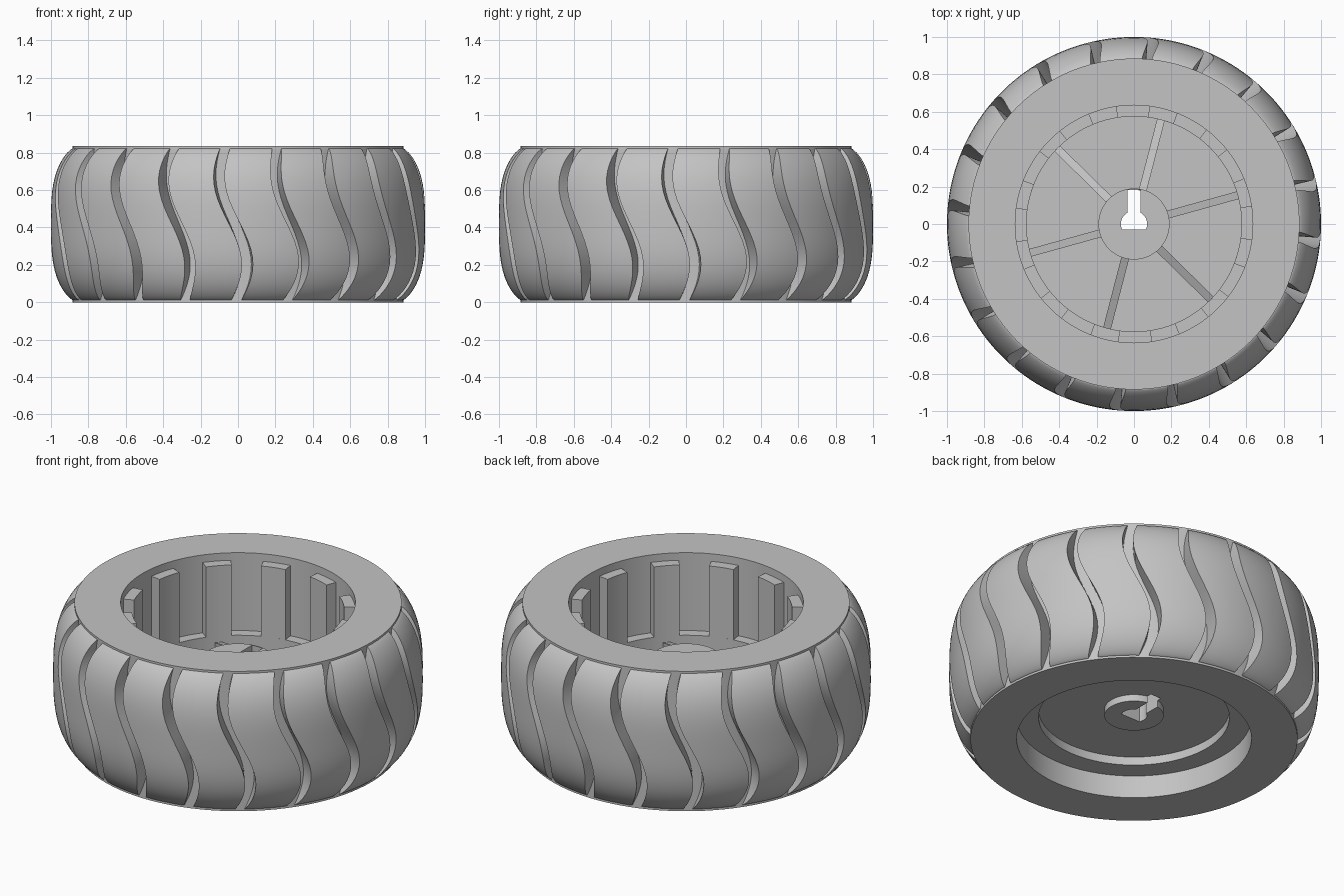
import bpy, bmesh
from math import radians, sin, cos, pi

cube = bpy.data.objects.get("Cube")
if cube:
    bpy.data.objects.remove(cube)

grey = bpy.data.materials.new("plain_grey")
grey.use_nodes = True
grey.diffuse_color = (0.55, 0.55, 0.55, 1)
grey.node_tree.nodes["Principled BSDF"].inputs["Base Color"].default_value = (0.55, 0.55, 0.55, 1)

HEIGHT, MID = 0.835, 0.4175


def make_object(name, bm, smooth=True):
    bmesh.ops.remove_doubles(bm, verts=bm.verts, dist=1e-5)
    bmesh.ops.recalc_face_normals(bm, faces=bm.faces)
    mesh = bpy.data.meshes.new(name)
    bm.to_mesh(mesh)
    bm.free()
    mesh.materials.append(grey)
    obj = bpy.data.objects.new(name, mesh)
    bpy.context.collection.objects.link(obj)
    if smooth:
        bpy.ops.object.select_all(action="DESELECT")
        obj.select_set(True)
        bpy.context.view_layer.objects.active = obj
        bpy.ops.object.shade_smooth_by_angle(angle=radians(30))
    return obj


def spin(bm, profile, start=0, end=360, steps=96, twist=lambda z: 0):
    """Sweep a closed (radius, z) profile round z; part sweeps get end walls."""
    full = end - start == 360
    n = len(profile)
    rings = []
    for s in range(steps if full else steps + 1):
        ring = []
        for r, z in profile:
            a = radians(start + (end - start) * s / steps + twist(z))
            ring.append(bm.verts.new((r * cos(a), r * sin(a), z)))
        rings.append(ring)
    for s in range(steps):
        a, b = rings[s], rings[(s + 1) % len(rings)]
        for i in range(n):
            j = (i + 1) % n
            if profile[i][0] == 0 and profile[j][0] == 0:
                continue
            quad = (a[i], a[j], b[j], b[i])
            if profile[i][0] == 0:
                quad = (a[i], a[j], b[j])
            elif profile[j][0] == 0:
                quad = (a[i], a[j], b[i])
            bm.faces.new(quad)
    if not full:
        for ring in (rings[0], rings[-1]):
            for i in range(n // 2 - 1):
                bm.faces.new((ring[i], ring[i + 1], ring[n - 2 - i], ring[n - 1 - i]))


def prism(bm, outline, place):
    """Extrude an outline between two sides placed by a function."""
    low, high = [[bm.verts.new(place(u, v, side)) for u, v in outline] for side in (-1, 1)]
    bm.faces.new(low)
    bm.faces.new(high)
    for i in range(len(low)):
        j = (i + 1) % len(low)
        bm.faces.new((low[i], low[j], high[j], high[i]))


# Tyre body: a plain thick ring
bm = bmesh.new()
spin(bm, [(0.635, 0), (0.885, 0), (0.885, HEIGHT), (0.635, HEIGHT)])
make_object("tyre_body", bm)


# Tread: twenty bulged blocks separated by S-shaped grooves
def groove_angle(z):
    t = (z - MID) / 0.405
    return -91 - 4.4 * sin(0.85 * pi * t) - 1.5 * t * t


def bulge(t):
    return 0.885 + 0.115 * (1 - abs(t) ** 3.2) ** 0.8


TREAD_ROWS, BLOCKS = 28, 20
outer = []
for i in range(TREAD_ROWS + 1):
    t = -cos(pi * i / TREAD_ROWS)
    outer.append((bulge(t), MID + 0.405 * t))
inner = [(0.87, z) for r, z in reversed(outer)]
pitch, half_gap = 360 / BLOCKS, 1.7
bm = bmesh.new()
for k in range(BLOCKS):
    spin(bm, outer + inner, k * pitch + half_gap, (k + 1) * pitch - half_gap, 8, groove_angle)
make_object("tread_blocks", bm)

# Drive ribs standing on the ledge inside the bore
bm = bmesh.new()
for k in range(12):
    mid = 15.5 + 30 * k
    spin(bm, [(0.575, 0.35), (0.645, 0.35), (0.645, 0.79), (0.575, 0.79)], mid - 7, mid + 7, 4)
make_object("inner_ribs", bm)

# Wheel disc: hub, dished floor, ledge, and recessed underside with a boss
bm = bmesh.new()
spin(bm, [(0, 0.145), (0.16, 0.145), (0.16, 0.185), (0.516, 0.185), (0.516, 0.135),
          (0.64, 0.135), (0.64, 0.37), (0.575, 0.37), (0.575, 0.27), (0.19, 0.27),
          (0.19, 0.5), (0, 0.5)])
disc = make_object("wheel_disc", bm, smooth=False)

# Keyed shaft hole: flat-bottomed circle with a slot
start, stop = radians(-25.4), radians(60)
arc = [start + (stop - start) * i / 10 for i in range(11)]
right_side = [(0.07 * cos(a), 0.07 * sin(a)) for a in arc] + [(0.035, 0.183)]
keyhole = right_side + [(-x, y) for x, y in reversed(right_side)]
bm = bmesh.new()
prism(bm, keyhole, lambda x, y, side: (x, y, 0.35 + 0.4 * side))
cutter = make_object("shaft_cutter", bm, smooth=False)
cutter.hide_render = True
cut = disc.modifiers.new("shaft_hole", "BOOLEAN")
cut.operation = "DIFFERENCE"
cut.solver = "EXACT"
cut.object = cutter
bpy.ops.object.select_all(action="DESELECT")
disc.select_set(True)
bpy.context.view_layer.objects.active = disc
bpy.ops.object.modifier_apply(modifier=cut.name)
bpy.data.objects.remove(cutter)
bpy.ops.object.shade_smooth_by_angle(angle=radians(30))

# Six sloping spokes from the hub down to the ledge
bm = bmesh.new()
for k in range(6):
    a = radians(15.5 + 60 * k)
    prism(bm, [(0.18, 0.25), (0.58, 0.25), (0.58, 0.33), (0.18, 0.49)],
          lambda r, z, side: (r * cos(a) - 0.021 * side * sin(a),
                              r * sin(a) + 0.021 * side * cos(a), z))
make_object("spokes", bm, smooth=False)
